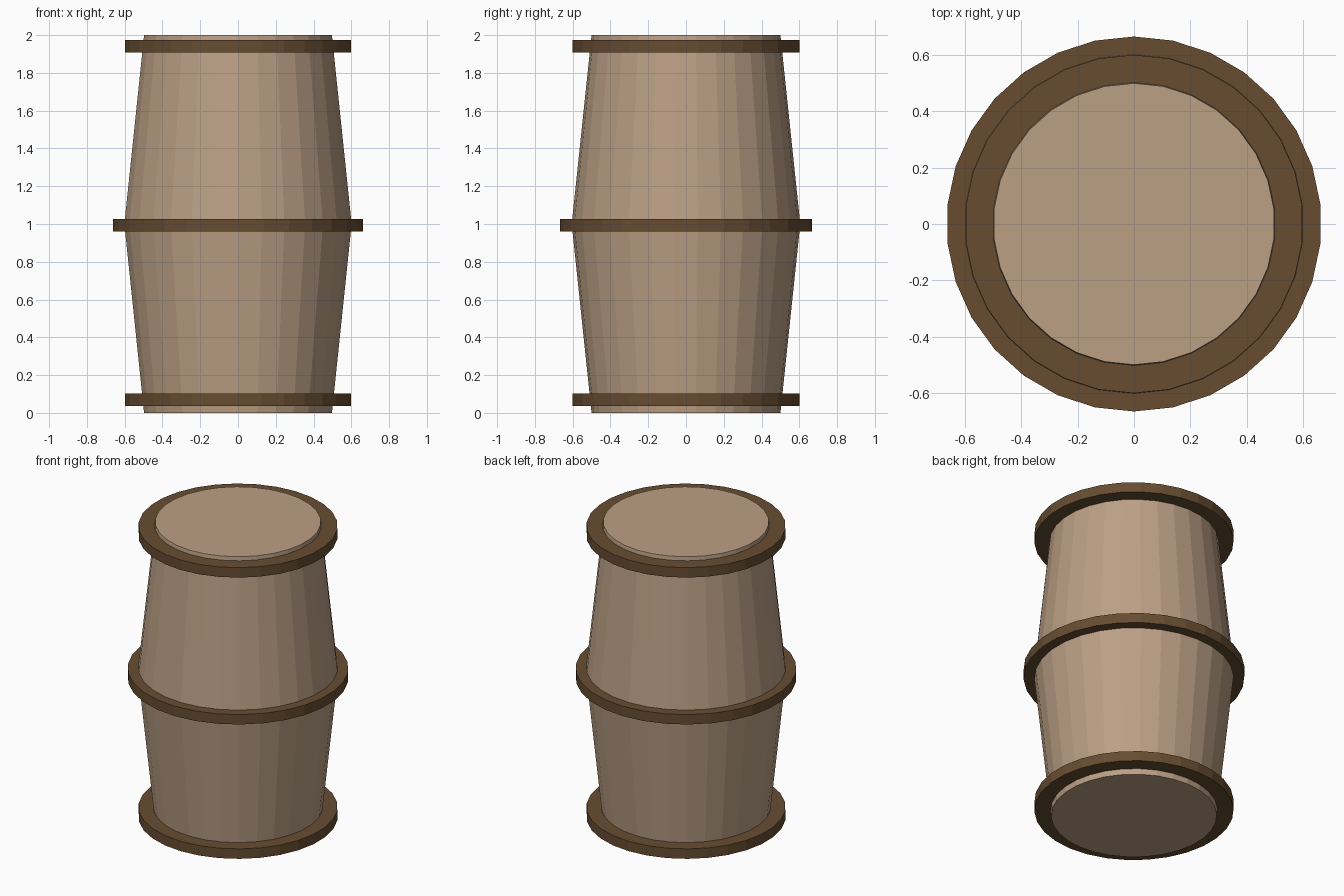
import bpy, bmesh, math

if "Cube" in bpy.data.objects:
    bpy.data.objects.remove(bpy.data.objects["Cube"])

SIDES = 30


def material(name, rgb):
    m = bpy.data.materials.new(name)
    m.diffuse_color = (*rgb, 1.0)
    m.use_nodes = True
    m.node_tree.nodes["Principled BSDF"].inputs["Base Color"].default_value = m.diffuse_color
    return m


def lathe(name, profile, mat, closed=False):
    """Spin (radius, z) points, listed bottom to top on the outside, about z."""
    bm = bmesh.new()
    rings = []
    for r, z in profile:
        ring = []
        for i in range(SIDES):
            a = math.pi / 2 + 2 * math.pi * i / SIDES
            ring.append(bm.verts.new((r * math.cos(a), r * math.sin(a), z)))
        rings.append(ring)
    pairs = list(zip(rings, rings[1:]))
    if closed:
        pairs.append((rings[-1], rings[0]))
    for low, high in pairs:
        for i in range(SIDES):
            j = (i + 1) % SIDES
            bm.faces.new((low[i], low[j], high[j], high[i]))
    if not closed:
        bm.faces.new(rings[0])
        bm.faces.new(rings[-1])
    bmesh.ops.recalc_face_normals(bm, faces=bm.faces)
    mesh = bpy.data.meshes.new(name)
    bm.to_mesh(mesh)
    bm.free()
    mesh.materials.append(mat)
    obj = bpy.data.objects.new(name, mesh)
    bpy.context.collection.objects.link(obj)
    return obj


wood = material("light_wood", (0.50, 0.35, 0.235))
band = material("dark_brown", (0.135, 0.073, 0.031))

# Barrel body, widest at mid height
lathe("barrel_body", [(0.5, 0.0), (0.605, 1.0), (0.5, 2.0)], wood)

# Three hoops, their inner faces sunk into the body
for name, z, inner, outer in (
    ("bottom_hoop", 0.07, 0.48, 0.601),
    ("middle_hoop", 0.994, 0.58, 0.666),
    ("top_hoop", 1.941, 0.48, 0.601),
):
    h = 0.033
    lathe(name, [(inner, z - h), (outer, z - h), (outer, z + h), (inner, z + h)],
          band, closed=True)
